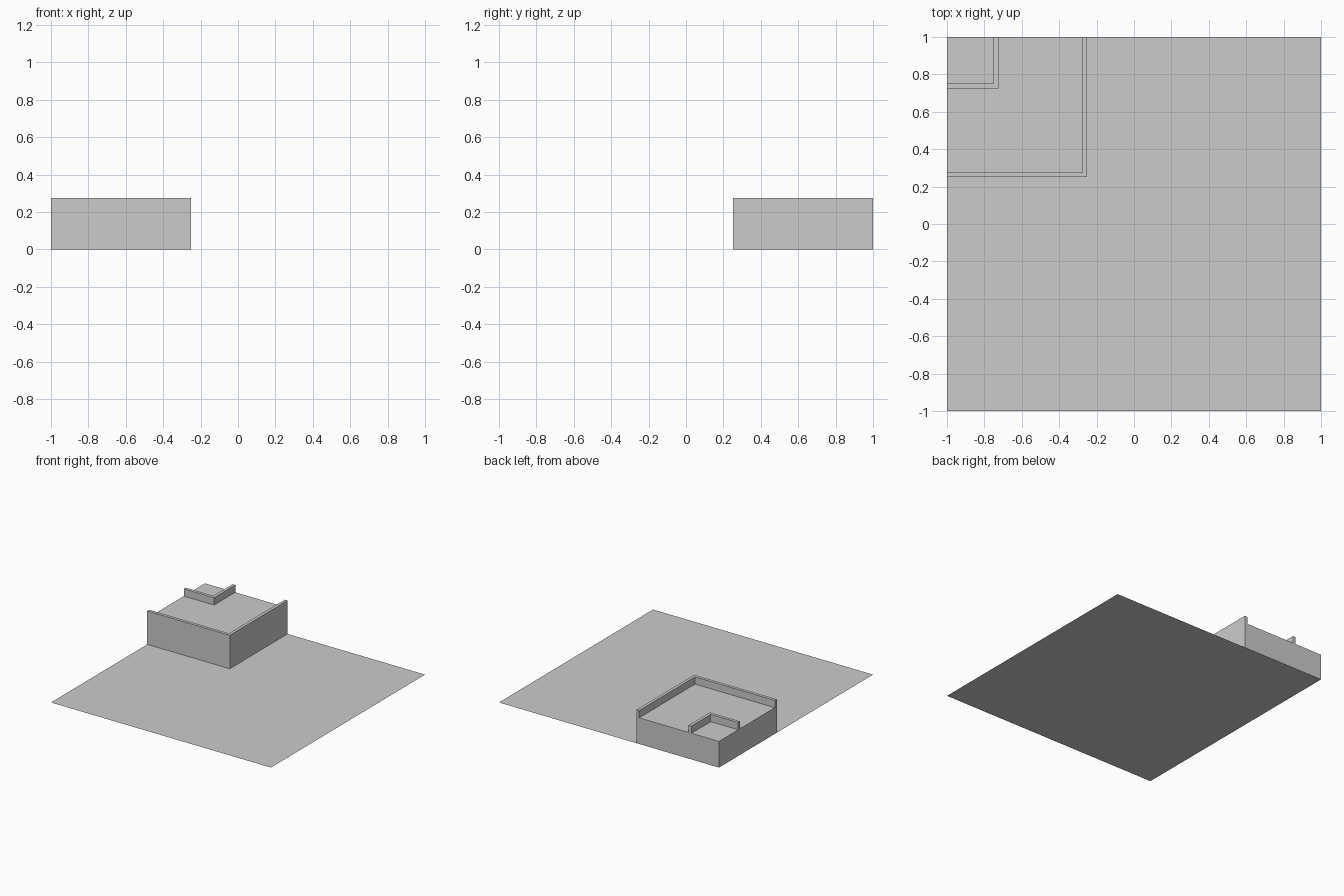
import bpy
import bmesh

if "Cube" in bpy.data.objects:
    bpy.data.objects.remove(bpy.data.objects["Cube"])

grey = bpy.data.materials.new("light grey")
grey.diffuse_color = (0.6, 0.6, 0.6, 1)
grey.use_nodes = True
grey.node_tree.nodes["Principled BSDF"].inputs["Base Color"].default_value = grey.diffuse_color

ROOF, TOP = 0.215, 0.275


def prism(name, outline, z0, z1):
    """Extrude a flat outline from z0 up to z1 (a flat sheet if they match)."""
    bm = bmesh.new()
    face = bm.faces.new([bm.verts.new((x, y, z0)) for x, y in outline])
    if z1 > z0:
        ext = bmesh.ops.extrude_face_region(bm, geom=[face], use_keep_orig=True)
        verts = [v for v in ext["geom"] if isinstance(v, bmesh.types.BMVert)]
        bmesh.ops.translate(bm, vec=(0, 0, z1 - z0), verts=verts)
        bmesh.ops.recalc_face_normals(bm, faces=bm.faces)
    mesh = bpy.data.meshes.new(name)
    bm.to_mesh(mesh)
    bm.free()
    mesh.materials.append(grey)
    obj = bpy.data.objects.new(name, mesh)
    bpy.context.collection.objects.link(obj)
    return obj


def rect(x0, x1, y0, y1):
    return [(x0, y0), (x1, y0), (x1, y1), (x0, y1)]


# Flat ground sheet
prism("ground_sheet", rect(-1, 1, -1, 1), 0, 0)

# Corner block, with the roof sunk behind a rim on its two inner sides
block = prism("corner_block", rect(-1, -0.25, 0.25, 1), 0, TOP)
cutter = prism("roof_cutter", rect(-1.1, -0.275, 0.275, 1.1), ROOF, TOP + 0.1)
cutter.hide_render = True
cutter.hide_viewport = True
cutter.display_type = 'WIRE'
cut = block.modifiers.new("sunken_roof", 'BOOLEAN')
cut.operation = 'DIFFERENCE'
cut.solver = 'EXACT'
cut.object = cutter

# Small L-shaped rim around the back left corner of the roof
out, inn = 0.725, 0.75
prism("corner_rim",
      [(-1, out), (-out, out), (-out, 1), (-inn, 1), (-inn, inn), (-1, inn)],
      ROOF, TOP)
